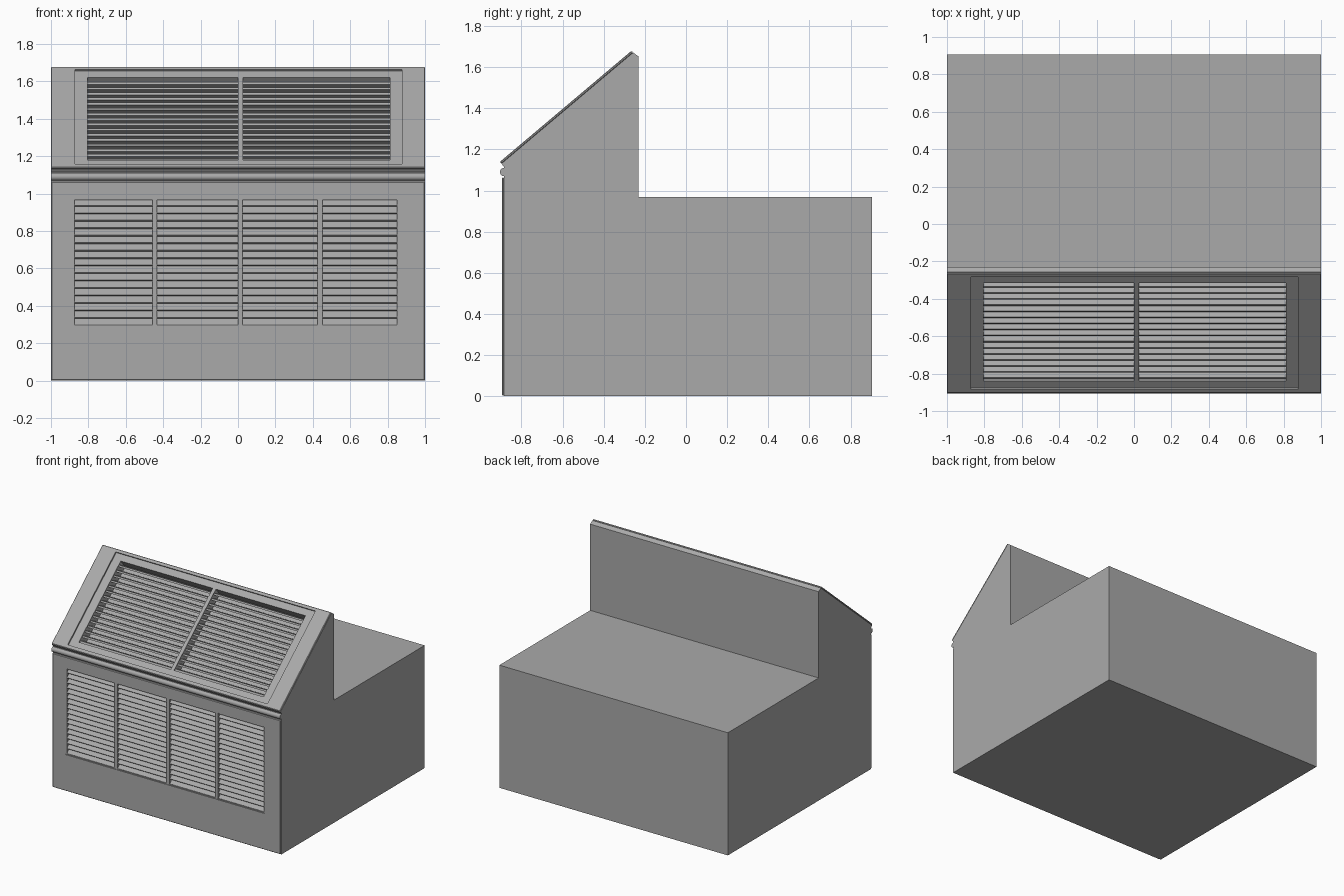
import bpy, bmesh
from math import radians
from mathutils import Matrix, Vector

if "Cube" in bpy.data.objects:
    bpy.data.objects.remove(bpy.data.objects["Cube"])

grey = bpy.data.materials.new("plain grey")
grey.use_nodes = True
grey.diffuse_color = (0.4, 0.4, 0.4, 1)
grey.node_tree.nodes["Principled BSDF"].inputs["Base Color"].default_value = (0.4, 0.4, 0.4, 1)


def finish(name, bm):
    bmesh.ops.recalc_face_normals(bm, faces=bm.faces)
    mesh = bpy.data.meshes.new(name)
    bm.to_mesh(mesh)
    bm.free()
    mesh.materials.append(grey)
    obj = bpy.data.objects.new(name, mesh)
    bpy.context.collection.objects.link(obj)
    return obj


def plane_frame(origin, up):
    """Local axes on a wall: x across, y up the wall, z outwards."""
    x, u = Vector((1, 0, 0)), Vector(up).normalized()
    m = Matrix((x, u, x.cross(u))).transposed().to_4x4()
    return Matrix.Translation(origin) @ m


def add_box(bm, frame, lo, hi, tilt=0):
    lo, hi = Vector(lo), Vector(hi)
    m = (frame @ Matrix.Translation((lo + hi) / 2) @ Matrix.Rotation(tilt, 4, 'X')
         @ Matrix.Diagonal((*(hi - lo), 1)))
    bmesh.ops.create_cube(bm, size=1, matrix=m)


def box(name, frame, lo, hi, bevel=0):
    bm = bmesh.new()
    add_box(bm, frame, lo, hi)
    if bevel:
        bmesh.ops.bevel(bm, geom=bm.edges[:], offset=bevel, segments=1, affect='EDGES')
    return finish(name, bm)


def cut(obj, cutter):
    mod = obj.modifiers.new("opening", 'BOOLEAN')
    mod.operation, mod.solver, mod.object = 'DIFFERENCE', 'EXACT', cutter
    cutter.hide_render = True
    cutter.display_type = 'WIRE'


def louvres(name, frame, x0, x1, y0, y1, count, depth, thick, z, tilt):
    bm = bmesh.new()
    pitch = (y1 - y0) / count
    for i in range(count):
        y = y0 + (i + 0.5) * pitch
        add_box(bm, frame, (x0, y - thick / 2, z - depth / 2),
                (x1, y + thick / 2, z + depth / 2), radians(tilt))
    return finish(name, bm)


def posts(name, frame, centres, half, y0, y1, z0, z1):
    bm = bmesh.new()
    for x in centres:
        add_box(bm, frame, (x - half, y0, z0), (x + half, y1, z1))
    return finish(name, bm)


front = plane_frame((0, -0.895, 0), (0, 0, 1))
slope = plane_frame((0, -0.905, 1.14), (0, 0.64, 0.54))

# Main body: side profile extruded across the width
profile = [(-0.885, 0), (0.905, 0), (0.905, 0.97), (-0.23, 0.97), (-0.23, 1.652),
           (-0.257, 1.671), (-0.897, 1.131), (-0.885, 1.115)]
bm = bmesh.new()
side = bm.faces.new([bm.verts.new((-1, y, z)) for y, z in profile])
ext = bmesh.ops.extrude_face_region(bm, geom=[side])
bmesh.ops.translate(bm, vec=(2, 0, 0),
                    verts=[v for v in ext["geom"] if isinstance(v, bmesh.types.BMVert)])
body = finish("body", bm)

# Facing slabs
front_panel = box("front_panel", front, (-0.998, 0.003, -0.012), (0.998, 1.063, 0), 0.004)
slope_panel = box("slope_panel", slope, (-1, 0, -0.013), (1, 0.837, 0), 0.004)

# Openings
front_cutter = box("front_cutter", front, (-0.885, 0.29, -0.08), (0.86, 0.975, 0.1))
slope_cutter = box("slope_cutter", slope, (-0.805, 0.075, -0.1), (0.812, 0.76, 0.1))
surround_cutter = box("surround_cutter", slope, (-0.872, 0.028, -0.05), (0.876, 0.812, 0.1))
cut(body, front_cutter)
cut(body, slope_cutter)
cut(front_panel, front_cutter)
cut(slope_panel, surround_cutter)

# Slats and dividers of both grilles
louvres("front_slats", front, -0.885, 0.86, 0.293, 0.972, 17, 0.05, 0.009, -0.028, 45)
posts("front_dividers", front, (-0.445, 0.012, 0.438), 0.013, 0.29, 0.975, -0.07, -0.004)
louvres("slope_slats", slope, -0.805, 0.812, 0.077, 0.758, 16, 0.06, 0.014, -0.05, 25)
posts("slope_divider", slope, (0.013,), 0.014, 0.075, 0.76, -0.09, -0.013)

# Thin lip inside the front opening
bm = bmesh.new()
for lo, hi in (((-0.885, 0.29), (-0.875, 0.975)), ((0.85, 0.29), (0.86, 0.975)),
               ((-0.885, 0.29), (0.86, 0.298)), ((-0.885, 0.967), (0.86, 0.975))):
    add_box(bm, front, (*lo, -0.03), (*hi, -0.006))
finish("front_opening_lip", bm)

# Round moulding between wall and slope
bm = bmesh.new()
bmesh.ops.create_cone(bm, cap_ends=True, segments=24, radius1=0.02, radius2=0.02, depth=2,
                      matrix=Matrix.Translation((0, -0.885, 1.09)) @ Matrix.Rotation(radians(90), 4, 'Y'))
bead = finish("bead_moulding", bm)
bpy.ops.object.select_all(action='DESELECT')
bead.select_set(True)
bpy.context.view_layer.objects.active = bead
bpy.ops.object.shade_smooth_by_angle(angle=radians(35))
